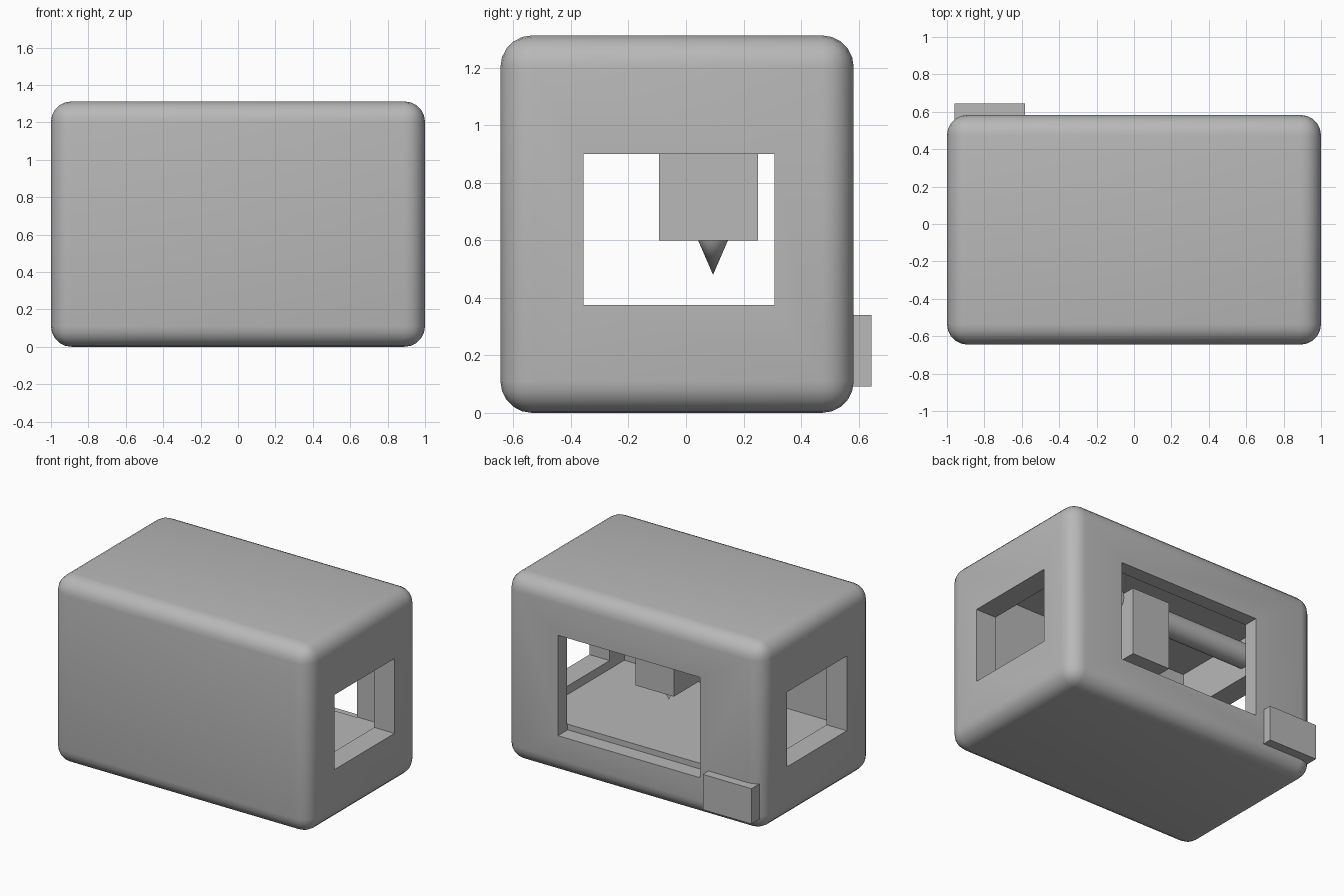
import bpy
import math

cube = bpy.data.objects.get("Cube")
if cube:
    bpy.data.objects.remove(cube, do_unlink=True)

grey = bpy.data.materials.new("plain_grey")
grey.use_nodes = True
colour = (0.48, 0.48, 0.48, 1)
grey.diffuse_color = colour
grey.node_tree.nodes["Principled BSDF"].inputs["Base Color"].default_value = colour


def box(name, x, y, z):
    """Box given by its (min, max) range on each axis."""
    spans = (x, y, z)
    bpy.ops.mesh.primitive_cube_add(size=1, location=[(a + b) / 2 for a, b in spans])
    ob = bpy.context.object
    ob.name = name
    ob.scale = [b - a for a, b in spans]
    bpy.ops.object.transform_apply(location=False, rotation=False, scale=True)
    ob.data.materials.append(grey)
    return ob


def apply(ob, mod):
    bpy.context.view_layer.objects.active = ob
    bpy.ops.object.modifier_apply(modifier=mod.name)


def cut(ob, cutter):
    mod = ob.modifiers.new("cut", "BOOLEAN")
    mod.operation = "DIFFERENCE"
    mod.solver = "EXACT"
    mod.object = cutter
    apply(ob, mod)
    bpy.data.objects.remove(cutter, do_unlink=True)


def smooth(ob):
    bpy.ops.object.select_all(action="DESELECT")
    ob.select_set(True)
    bpy.context.view_layer.objects.active = ob
    bpy.ops.object.shade_smooth_by_angle(angle=math.radians(35))


# Rounded housing, hollowed out
housing = box("housing", (-1, 1), (-0.645, 0.583), (0, 1.312))
bevel = housing.modifiers.new("round", "BEVEL")
bevel.width = 0.11
bevel.segments = 5
apply(housing, bevel)
cut(housing, box("chamber", (-0.843, 0.843), (-0.52, 0.48), (0.315, 1.18)))

# Side windows (one cut through both walls) and the wide rear opening
cut(housing, box("side_windows", (-1.2, 1.2), (-0.357, 0.308), (0.375, 0.9)))
cut(housing, box("rear_window", (-0.517, 0.587), (0.475, 0.8), (0.275, 0.98)))
smooth(housing)

# Control box on the back
box("control_box", (-0.96, -0.582), (0.5, 0.645), (0.092, 0.34))

# Carriage rail across the chamber
bpy.ops.mesh.primitive_cylinder_add(vertices=32, radius=0.08, depth=1.72,
                                    location=(0, 0.08, 1.047),
                                    rotation=(0, math.pi / 2, 0))
rail = bpy.context.object
rail.name = "rail"
rail.data.materials.append(grey)
smooth(rail)

# Print head and its nozzle
box("print_head", (-0.08, 0.218), (-0.093, 0.25), (0.6, 1.078))
bpy.ops.mesh.primitive_cone_add(vertices=32, radius1=0.052, radius2=0, depth=0.12,
                                location=(0.067, 0.094, 0.54),
                                rotation=(math.pi, 0, 0))
nozzle = bpy.context.object
nozzle.name = "nozzle"
nozzle.data.materials.append(grey)
smooth(nozzle)
